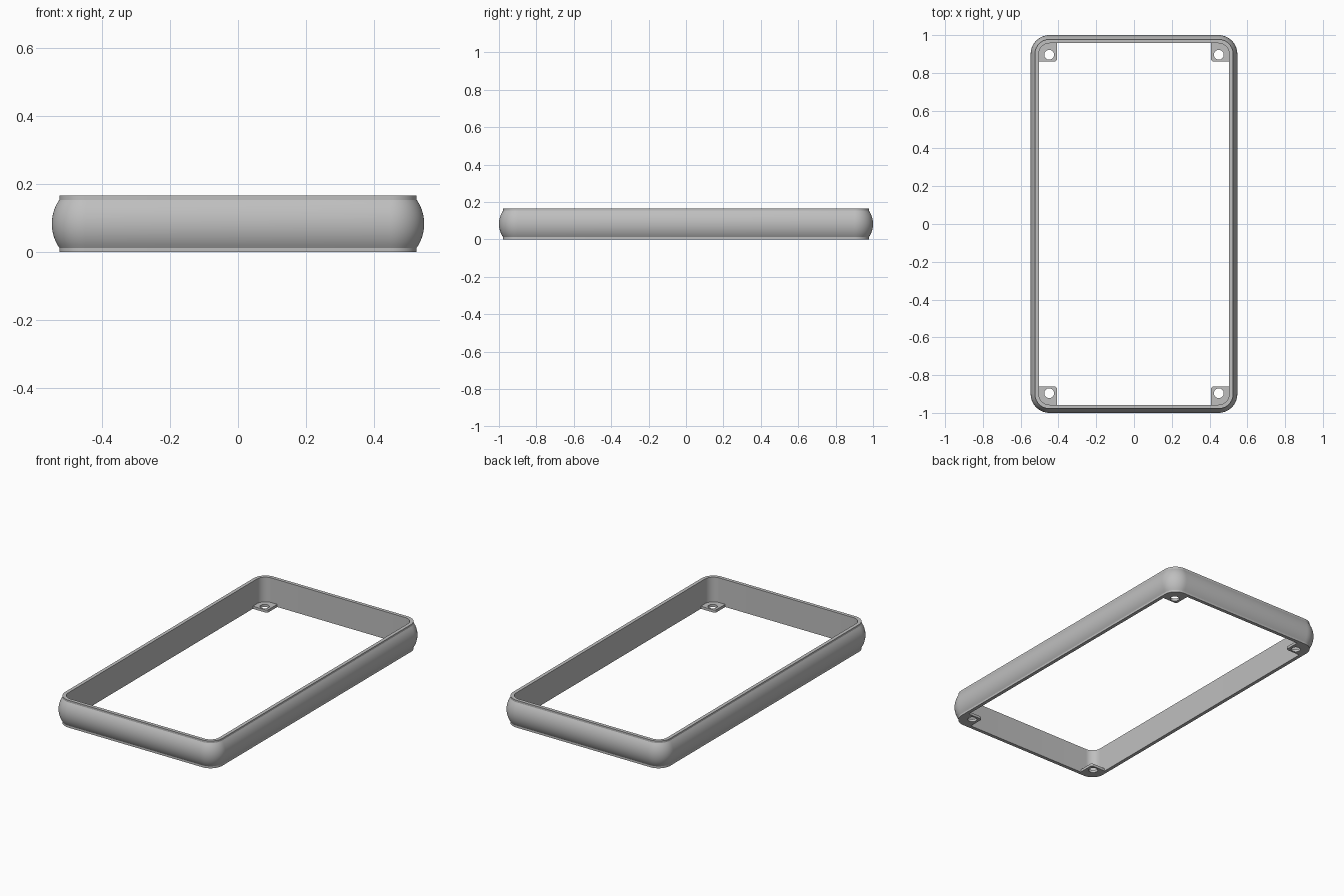
import bpy, bmesh, math

cube = bpy.data.objects.get("Cube")
if cube:
    bpy.data.objects.remove(cube)

# Single grey plastic material
grey = bpy.data.materials.new("grey plastic")
grey.use_nodes = True
colour = (0.52, 0.52, 0.52, 1)
grey.diffuse_color = colour
grey.node_tree.nodes["Principled BSDF"].inputs["Base Color"].default_value = colour

CX, CY = 0.447, 0.9          # corner centres
INNER, LIP, BULGE = 0.057, 0.078, 0.1   # corner radii of the wall
HEIGHT, EDGE = 0.165, 0.012
TAB = 0.016


def arc(cx, cy, r, start, end, steps):
    """Points along an arc, angles in degrees."""
    angles = [math.radians(start + (end - start) * i / steps) for i in range(steps + 1)]
    return [(cx + r * math.cos(a), cy + r * math.sin(a)) for a in angles]


def finish(obj):
    bpy.ops.object.select_all(action='DESELECT')
    obj.select_set(True)
    bpy.context.view_layer.objects.active = obj
    if obj.type == 'CURVE':
        bpy.ops.object.convert(target='MESH')
    bpy.ops.object.shade_smooth_by_angle(angle=math.radians(25))


def rounded_outline(r):
    points = []
    for i, (sx, sy) in enumerate([(1, 1), (-1, 1), (-1, -1), (1, -1)]):
        points += arc(sx * CX, sy * CY, r, 90 * i, 90 * i + 90, 14)
    return points


# Wall profile: flat lips with a bulging outer band between them
half = HEIGHT / 2 - EDGE
sag = BULGE - LIP
radius = (half ** 2 + sag ** 2) / (2 * sag)
sweep = math.degrees(math.asin(half / radius))
profile = [(INNER, HEIGHT), (INNER, 0), (LIP, 0)]
profile += arc(BULGE - radius, HEIGHT / 2, radius, -sweep, sweep, 14)
profile += [(LIP, HEIGHT)]

# Frame wall: the profile swept round the rounded rectangle
bm = bmesh.new()
rings = [[bm.verts.new((x, y, z)) for x, y in rounded_outline(r)] for r, z in profile]
for a, b in zip(rings, rings[1:] + rings[:1]):
    for i in range(len(a)):
        j = (i + 1) % len(a)
        bm.faces.new((a[i], a[j], b[j], b[i]))
bmesh.ops.recalc_face_normals(bm, faces=bm.faces)
mesh = bpy.data.meshes.new("frame_wall")
bm.to_mesh(mesh)
bm.free()
mesh.materials.append(grey)
wall = bpy.data.objects.new("frame_wall", mesh)
bpy.context.collection.objects.link(wall)
finish(wall)


# Screw tabs: thin plates with a hole, fitted into each bottom corner
def screw_tab(name, sx, sy):
    x0, y0 = 0.408, 0.861
    outline = arc(CX, CY, INNER, 0, 90, 14) + [(x0, CY + INNER)]
    outline += arc(x0 + 0.012, y0 + 0.012, 0.012, 180, 270, 5) + [(CX + INNER, y0)]
    hole = arc(CX + 0.002, CY - 0.004, 0.026, 0, 360, 32)[:-1]
    curve = bpy.data.curves.new(name, 'CURVE')
    curve.dimensions = '2D'
    curve.fill_mode = 'BOTH'
    curve.extrude = TAB / 2
    for loop in (outline, hole):
        spline = curve.splines.new('POLY')
        spline.points.add(len(loop) - 1)
        for point, (x, y) in zip(spline.points, loop):
            point.co = (sx * x, sy * y, 0, 1)
        spline.use_cyclic_u = True
    curve.materials.append(grey)
    tab = bpy.data.objects.new(name, curve)
    tab.location.z = TAB / 2
    bpy.context.collection.objects.link(tab)
    finish(tab)


for side, sx in (("left", 1), ("right", -1)):
    for end, sy in (("front", -1), ("back", 1)):
        screw_tab(f"{end}_{side}_screw_tab", sx, sy)
